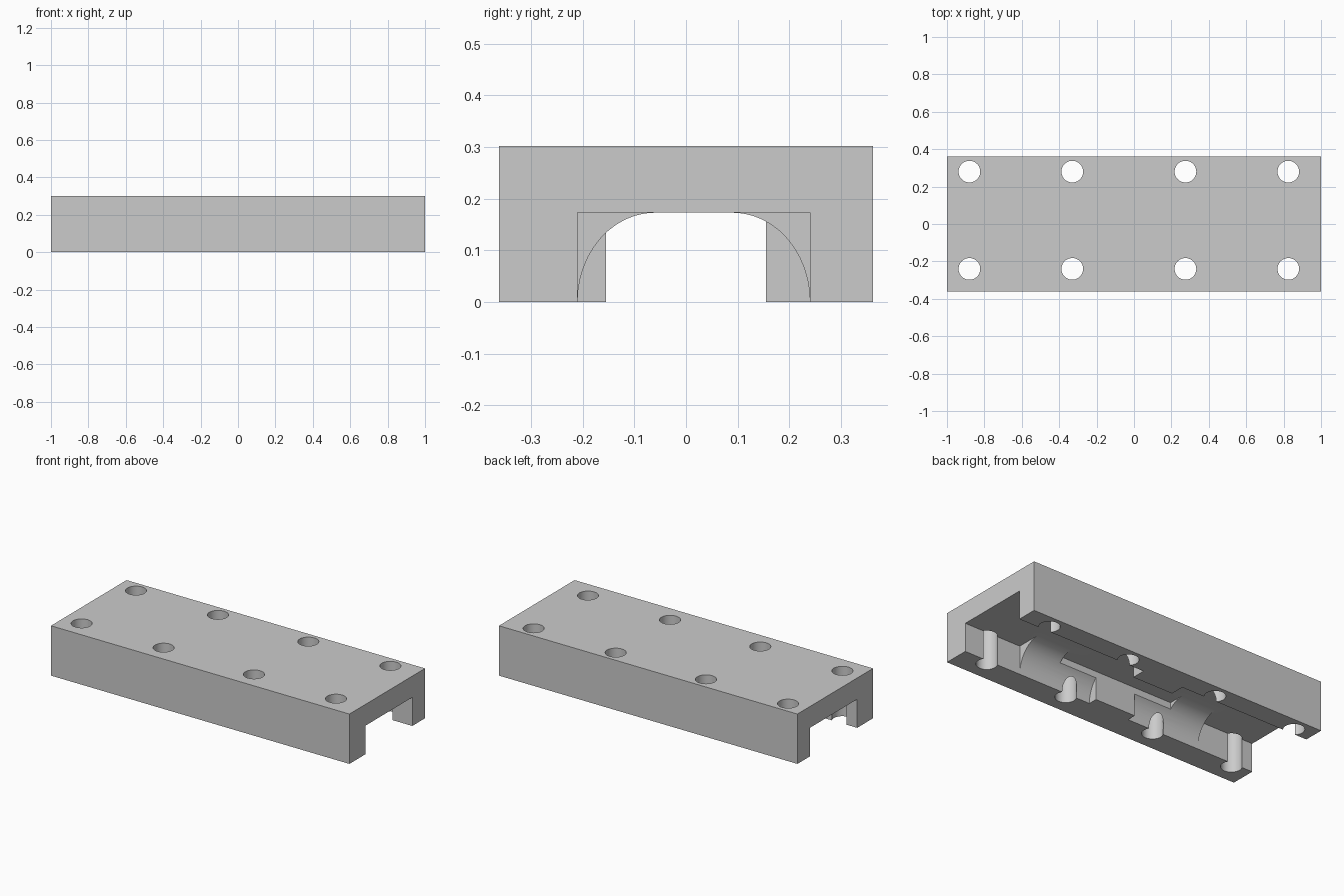
import bpy, bmesh
from math import sin, cos, pi

if "Cube" in bpy.data.objects:
    bpy.data.objects.remove(bpy.data.objects["Cube"], do_unlink=True)

LENGTH, HALF_WIDTH, HEIGHT = 2.0, 0.362, 0.302
ROOF = 0.173               # height of the channel roof
BACK, FRONT = 0.24, -0.21  # wide channel walls
NARROW = 0.155             # narrow channel half width
BELOW = -0.1               # cutters reach under the base

grey = bpy.data.materials.new("plain_grey")
grey.use_nodes = True
grey.diffuse_color = (0.6, 0.6, 0.6, 1)
grey.node_tree.nodes["Principled BSDF"].inputs["Base Color"].default_value = (0.6, 0.6, 0.6, 1)


def extrude_x(name, profile, x0, x1):
    """Solid with a (y, z) profile swept from x0 to x1."""
    bm = bmesh.new()
    face = bm.faces.new([bm.verts.new((x0, y, z)) for y, z in profile])
    moved = bmesh.ops.extrude_face_region(bm, geom=[face])["geom"]
    verts = [g for g in moved if isinstance(g, bmesh.types.BMVert)]
    bmesh.ops.translate(bm, verts=verts, vec=(x1 - x0, 0, 0))
    bmesh.ops.recalc_face_normals(bm, faces=bm.faces)
    mesh = bpy.data.meshes.new(name)
    bm.to_mesh(mesh)
    bm.free()
    mesh.materials.append(grey)
    obj = bpy.data.objects.new(name, mesh)
    bpy.context.collection.objects.link(obj)
    return obj


def rectangle(y0, y1, z0, z1):
    return [(y0, z0), (y1, z0), (y1, z1), (y0, z1)]


def arch(steps=12):
    """Flat-topped arch with elliptical shoulders."""
    rx = 0.15
    angles = [pi / 2 * i / steps for i in range(steps + 1)]
    right = [(BACK - rx + rx * cos(a), ROOF * sin(a)) for a in angles]
    left = [(FRONT + rx - rx * cos(a), ROOF * sin(a)) for a in reversed(angles)]
    return [(FRONT, BELOW), (BACK, BELOW)] + right + left


# Main block
body = extrude_x("clamp_block", rectangle(-HALF_WIDTH, HALF_WIDTH, 0, HEIGHT),
                 -LENGTH / 2, LENGTH / 2)

# Channel: narrow in the middle, arched seats, wide at both ends
cutters = [extrude_x("narrow_channel_cutter",
                     rectangle(-NARROW, NARROW, BELOW, ROOF), -0.385, 0.385)]
for side in (-1, 1):
    cutters.append(extrude_x("arched_seat_cutter", arch(), side * 0.135, side * 0.7))
    cutters.append(extrude_x("wide_channel_cutter",
                             rectangle(FRONT, BACK, BELOW, ROOF), side * 0.62, side * 1.1))

# Bolt holes
for x in (-0.88, -0.33, 0.275, 0.825):
    for y in (-0.24, 0.28):
        bpy.ops.mesh.primitive_cylinder_add(vertices=40, radius=0.058, depth=1,
                                            location=(x, y, 0.15))
        hole = bpy.context.object
        hole.name = "bolt_hole_cutter"
        hole.data.materials.append(grey)
        cutters.append(hole)

# Cut everything out of the block, then drop the cutters
bpy.ops.object.select_all(action="DESELECT")
body.select_set(True)
bpy.context.view_layer.objects.active = body
for cutter in cutters:
    cutter.hide_render = True
    cut = body.modifiers.new("cut", "BOOLEAN")
    cut.operation, cut.solver, cut.object = "DIFFERENCE", "EXACT", cutter
    bpy.ops.object.modifier_apply(modifier=cut.name)
for cutter in cutters:
    bpy.data.objects.remove(cutter, do_unlink=True)

bpy.ops.object.shade_smooth_by_angle(angle=pi / 6)
